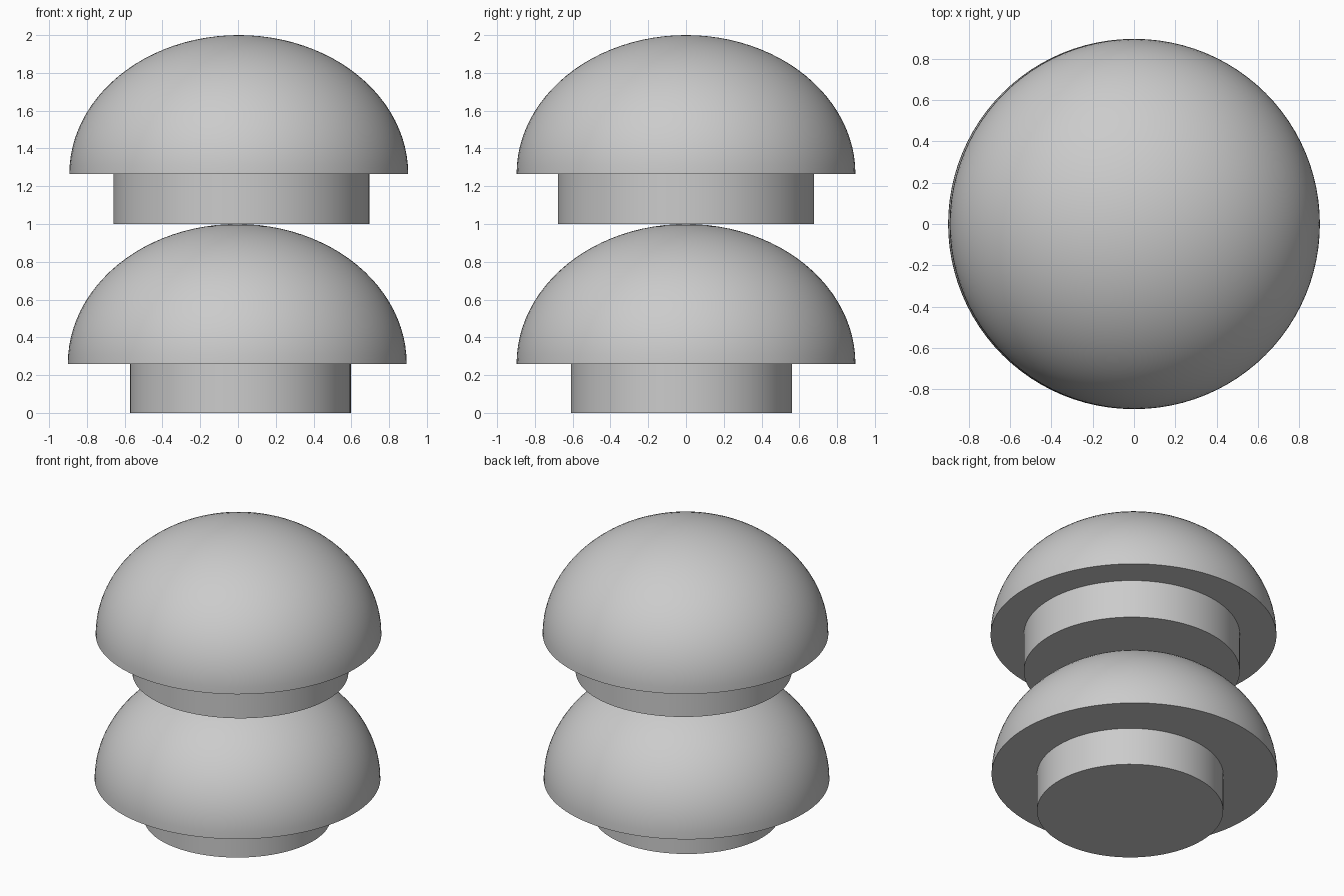
import bpy
import bmesh
import math

if "Cube" in bpy.data.objects:
    bpy.data.objects.remove(bpy.data.objects["Cube"])

SEGMENTS = 96


def finish(name, bm, location):
    bmesh.ops.recalc_face_normals(bm, faces=bm.faces)
    mesh = bpy.data.meshes.new(name)
    bm.to_mesh(mesh)
    bm.free()
    obj = bpy.data.objects.new(name, mesh)
    bpy.context.collection.objects.link(obj)
    obj.location = location
    bpy.ops.object.select_all(action='DESELECT')
    obj.select_set(True)
    bpy.context.view_layer.objects.active = obj
    bpy.ops.object.shade_smooth_by_angle(angle=math.radians(30))
    return obj


def dome(name, x, y, z, radius, height):
    # upper half of a sphere, flattened and closed underneath
    bm = bmesh.new()
    bmesh.ops.create_uvsphere(bm, u_segments=SEGMENTS, v_segments=48, radius=1)
    lower = [v for v in bm.verts if v.co.z < -0.001]
    bmesh.ops.delete(bm, geom=lower, context='VERTS')
    rim = [e for e in bm.edges if e.is_boundary]
    bmesh.ops.contextual_create(bm, geom=rim)
    bmesh.ops.scale(bm, vec=(radius, radius, height), verts=bm.verts)
    return finish(name, bm, (x, y, z))


def stem(name, x, y, z, radius, height):
    bm = bmesh.new()
    bmesh.ops.create_cone(bm, cap_ends=True, segments=SEGMENTS,
                          radius1=radius, radius2=radius, depth=height)
    return finish(name, bm, (x, y, z + height / 2))


# lower mushroom
stem("lower_stem", 0.012, -0.024, 0.0, 0.585, 0.262)
dome("lower_cap", -0.004, 0.0, 0.26, 0.897, 0.74)

# upper mushroom
stem("upper_stem", 0.018, 0.0, 1.0, 0.678, 0.267)
dome("upper_cap", 0.004, 0.0, 1.265, 0.897, 0.735)
